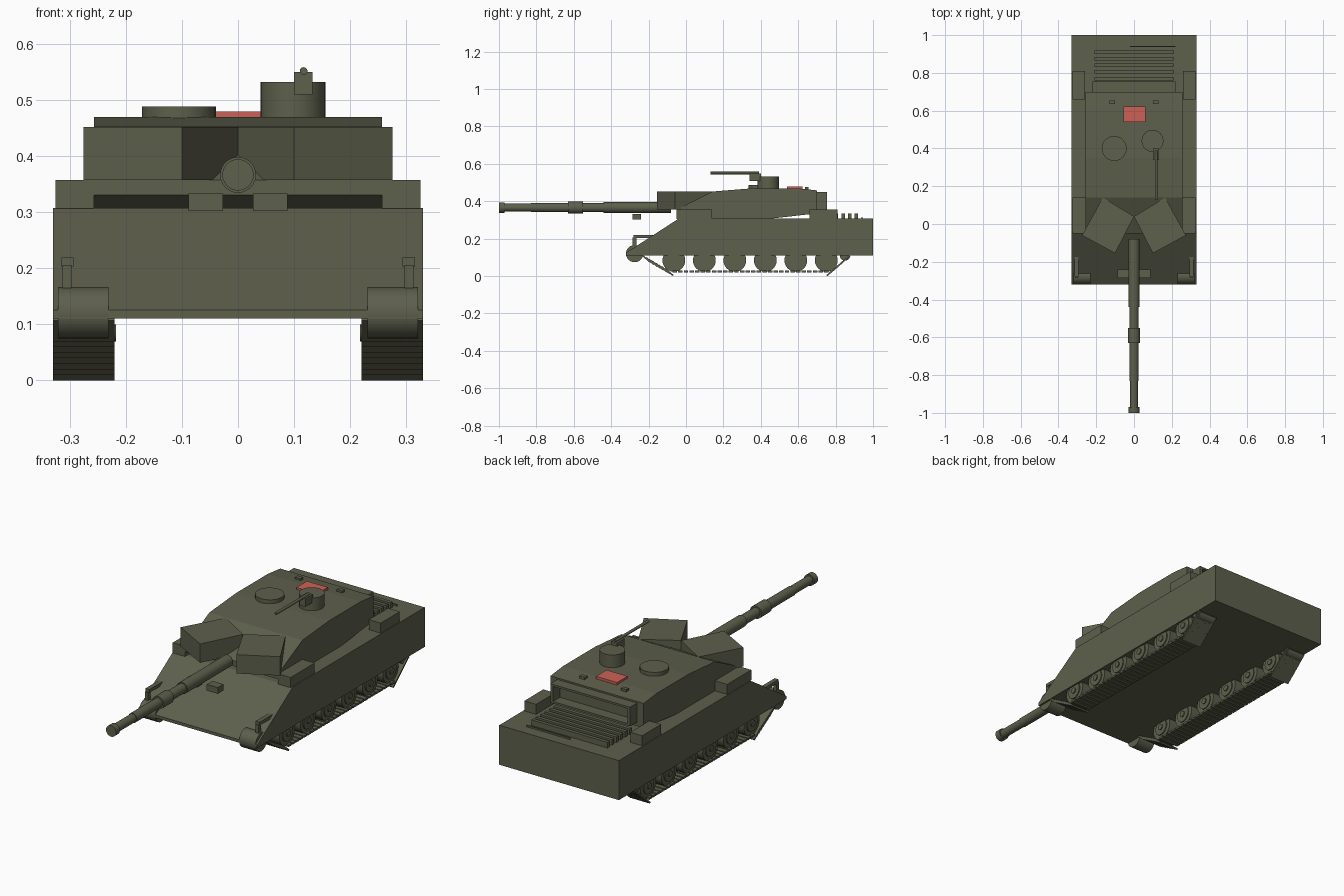
import bpy, bmesh, math
from mathutils import Matrix, Vector

cube = bpy.data.objects.get("Cube")
if cube:
    bpy.data.objects.remove(cube, do_unlink=True)


def material(name, rgb):
    m = bpy.data.materials.new(name)
    m.use_nodes = True
    m.diffuse_color = (*rgb, 1)
    m.node_tree.nodes["Principled BSDF"].inputs["Base Color"].default_value = (*rgb, 1)
    return m


OLIVE = material("olive green", (0.11, 0.115, 0.072))
RED = material("signal red", (0.6, 0.12, 0.095))


def finish(name, bm, mat=OLIVE, smooth=False):
    bmesh.ops.recalc_face_normals(bm, faces=bm.faces)
    me = bpy.data.meshes.new(name)
    bm.to_mesh(me)
    bm.free()
    me.materials.append(mat)
    ob = bpy.data.objects.new(name, me)
    bpy.context.collection.objects.link(ob)
    if smooth:
        bpy.ops.object.select_all(action='DESELECT')
        ob.select_set(True)
        bpy.context.view_layer.objects.active = ob
        bpy.ops.object.shade_smooth_by_angle(angle=math.radians(35))
    return ob


def add_box(bm, x, y, z, tilt=0):
    """Box given by its x, y and z ranges, tilted about its own x axis."""
    mid = Vector([(r[0] + r[1]) / 2 for r in (x, y, z)])
    size = [r[1] - r[0] for r in (x, y, z)]
    mat = Matrix.Translation(mid) @ Matrix.Rotation(tilt, 4, 'X') @ Matrix.Diagonal((*size, 1))
    bmesh.ops.create_cube(bm, size=1, matrix=mat)


def box(name, x, y, z, mat=OLIVE, tilt=0):
    bm = bmesh.new()
    add_box(bm, x, y, z, tilt)
    return finish(name, bm, mat)


def add_cyl(bm, centre, r, depth, axis='Z', sides=24):
    turn = {'Z': Matrix(), 'X': Matrix.Rotation(math.pi / 2, 4, 'Y'),
            'Y': Matrix.Rotation(math.pi / 2, 4, 'X')}[axis]
    bmesh.ops.create_cone(bm, cap_ends=True, segments=sides, radius1=r, radius2=r, depth=depth,
                          matrix=Matrix.Translation(centre) @ turn.to_4x4())


def cyl(name, centre, r, depth, axis='Z', sides=24):
    bm = bmesh.new()
    add_cyl(bm, centre, r, depth, axis, sides)
    return finish(name, bm, smooth=True)


def prism(name, points, shift):
    """Closed outline of 3D points extruded along a vector."""
    bm = bmesh.new()
    face = bm.faces.new([bm.verts.new(p) for p in points])
    ext = bmesh.ops.extrude_face_region(bm, geom=[face])
    moved = [v for v in ext["geom"] if isinstance(v, bmesh.types.BMVert)]
    bmesh.ops.translate(bm, verts=moved, vec=shift)
    return finish(name, bm)


def side_prism(name, half, outline):
    return prism(name, [(-half, y, z) for y, z in outline], (2 * half, 0, 0))


def mirrored(x, s):
    return sorted((x[0] * s, x[1] * s))


# Hull and turret bodies
side_prism("hull", 0.33, [(-0.32, 0.11), (-0.32, 0.125), (-0.04, 0.307), (1, 0.307), (1, 0.11)])
side_prism("turret", 0.257, [(0, 0.307), (-0.05, 0.33), (-0.05, 0.357), (0.14, 0.452), (0.35, 0.469),
                             (0.6, 0.469), (0.7, 0.458), (0.7, 0.335), (0.45, 0.307)])

# Rear turret basket frame with a recessed back
for name, x, z in (("basket_top", (-0.22, 0.22), (0.44, 0.45)),
                   ("basket_floor", (-0.22, 0.22), (0.355, 0.365)),
                   ("basket_left", (0.205, 0.22), (0.36, 0.445)),
                   ("basket_right", (-0.22, -0.205), (0.36, 0.445))):
    box(name, x, (0.695, 0.755), z)

# Paired parts
for s, side in ((1, "left"), (-1, "right")):
    prism(side + "_cheek_armour", [(s * x, y, 0.357) for x, y in
          ((0, 0.04), (0.1, -0.155), (0.275, -0.06), (0.165, 0.14))], (0, 0, 0.094))
    box(side + "_front_stowage", mirrored((0.257, 0.325), s), (-0.05, 0.14), (0.306, 0.357))
    box(side + "_rear_stowage", mirrored((0.26, 0.325), s), (0.66, 0.81), (0.306, 0.357))
    box(side + "_driver_block", mirrored((0.027, 0.088), s), (-0.285, -0.24), (0.302, 0.333))
    box(side + "_roof_bump", mirrored((0.1, 0.13), s), (0.635, 0.655), (0.46, 0.475))

    # Front fender roller with its lamp
    cyl(side + "_front_roller", (s * 0.276, -0.275, 0.12), 0.046, 0.09, 'X')
    box(side + "_lamp_post", mirrored((0.297, 0.313), s), (-0.285, -0.265), (0.15, 0.205))
    box(side + "_lamp_arm", mirrored((0.293, 0.315), s), (-0.28, -0.17), (0.203, 0.219))
    cyl(side + "_rear_roller", (s * 0.276, 0.85, 0.11), 0.028, 0.09, 'X')

    # Road wheels: tyre disc, rim step and hub
    bm = bmesh.new()
    for i in range(6):
        y = -0.065 + i * 0.163
        for r, depth in ((0.061, 0.09), (0.04, 0.1), (0.015, 0.11)):
            add_cyl(bm, (s * 0.272, y, 0.084), r, depth, 'X')
    finish(side + "_road_wheels", bm, smooth=True)

    # Track slats: flat bottom run and tilted slats climbing at both ends
    bm = bmesh.new()
    tx = mirrored((0.22, 0.33), s)
    for i in range(28):
        y = -0.06 + i * 0.03
        add_box(bm, tx, (y - 0.012, y + 0.012), (0.02, 0.03))
    for i in range(8):
        t = i / 7
        z = 0.021 + 0.07 * t
        for y, tilt in ((-0.09 - 0.12 * t, -0.7), (0.775 + 0.08 * t, 0.7)):
            add_box(bm, tx, (y - 0.029, y + 0.029), (z - 0.004, z + 0.004), tilt)
    finish(side + "_track", bm)

# Main gun in stepped sections
bm = bmesh.new()
for y0, y1, r in ((-1, -0.97, 0.028), (-0.98, -0.83, 0.021), (-0.83, -0.43, 0.024),
                  (-0.63, -0.55, 0.032), (-0.44, -0.08, 0.029)):
    add_cyl(bm, (0, (y0 + y1) / 2, 0.366), r, y1 - y0, 'Y')
finish("main_gun", bm, smooth=True)

# Roof fittings
cyl("cupola", (0.098, 0.44, 0.495), 0.058, 0.074)
cyl("loader_hatch", (-0.105, 0.4, 0.475), 0.066, 0.026)
box("machine_gun_body", (0.1, 0.133), (0.34, 0.4), (0.509, 0.549))
cyl("machine_gun_barrel", (0.117, 0.26, 0.551), 0.007, 0.26, 'Y', 12)
box("roof_panel", (-0.056, 0.06), (0.54, 0.623), (0.46, 0.479), RED)

# Engine deck louvres
bm = bmesh.new()
for i in range(6):
    y = 0.735 + i * 0.035
    add_box(bm, (-0.21, 0.21), (y - 0.009, y + 0.009), (0.3, 0.335))
add_box(bm, (-0.02, 0.22), (0.937, 0.943), (0.3, 0.315))
finish("engine_louvres", bm)
